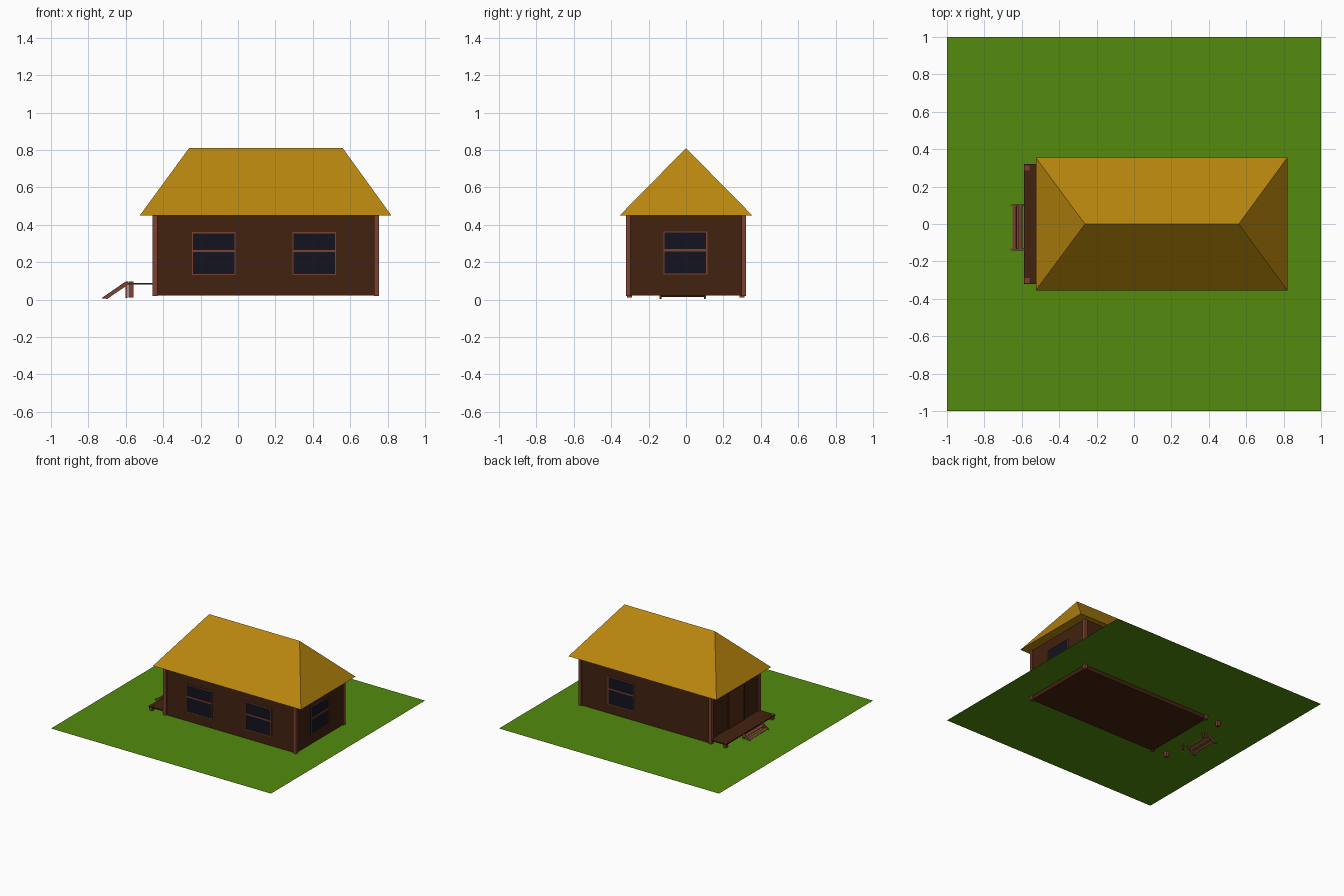
import bpy, math
from mathutils import Vector

if "Cube" in bpy.data.objects:
    bpy.data.objects.remove(bpy.data.objects["Cube"])


def material(name, hex_rgb):
    lin = [((c / 255 + 0.055) / 1.055) ** 2.4 if c > 10 else c / 255 / 12.92
           for c in bytes.fromhex(hex_rgb)]
    m = bpy.data.materials.new(name)
    m.diffuse_color = (*lin, 1)
    m.use_nodes = True
    m.node_tree.nodes["Principled BSDF"].inputs["Base Color"].default_value = m.diffuse_color
    return m


GRASS = material("grass", "538B0E")
WALL = material("dark_wood", "42220F")
TRIM = material("light_wood", "7C4230")
GLASS = material("glass", "131320")
THATCH = material("thatch", "B8860E")
DOOR = material("door_wood", "54290F")


def mesh(name, verts, faces, mat):
    me = bpy.data.meshes.new(name)
    me.from_pydata(verts, [], faces)
    me.materials.append(mat)
    ob = bpy.data.objects.new(name, me)
    bpy.context.collection.objects.link(ob)
    return ob


def box(name, x, y, z, mat):
    v = [(a, b, c) for a in x for b in y for c in z]
    f = [(0, 1, 3, 2), (4, 6, 7, 5), (0, 4, 5, 1), (2, 3, 7, 6), (0, 2, 6, 4), (1, 5, 7, 3)]
    return mesh(name, v, f, mat)


# Ground
G = 0.055
mesh("ground", [(-1, -1, G), (1, -1, G), (1, 1, G), (-1, 1, G)], [(0, 1, 2, 3)], GRASS)

# Walls and corner posts
X0, X1, Y = -0.445, 0.743, 0.31
box("walls", (X0, X1), (-Y, Y), (0.022, 0.45), WALL)
for x in (-0.457, 0.727):
    for y in (-0.322, 0.296):
        box("corner_post", (x, x + 0.027), (y, y + 0.026), (0.02, 0.452), TRIM)

# Hip roof with flat soffit
mesh("roof",
     [(-0.525, -0.355, 0.45), (0.82, -0.355, 0.45), (0.82, 0.355, 0.45), (-0.525, 0.355, 0.45),
      (-0.262, 0, 0.81), (0.56, 0, 0.81)],
     [(0, 1, 5, 4), (1, 2, 5), (2, 3, 4, 5), (3, 0, 4), (3, 2, 1, 0)], THATCH)


# Windows: built facing -y at the origin, then turned onto a wall
def window(name, loc, angle):
    w, h, t = 0.117, 0.115, 0.006
    parts = [box(name + "_glass", (-w, w), (-0.004, 0.004), (-h, h), GLASS),
             box(name + "_crossbar", (-w, w), (-0.008, 0.004), (0.008, 0.02), TRIM)]
    for s in (-1, 1):
        parts.append(box(name + "_side", sorted((s * w, s * (w - t))), (-0.008, 0.004), (-h, h), TRIM))
        parts.append(box(name + "_rail", (-w, w), (-0.008, 0.004), sorted((s * h, s * (h - t))), TRIM))
    for p in parts:
        p.location, p.rotation_euler.z = loc, angle


window("front_window_left", (-0.13, -Y, 0.246), 0)
window("front_window_right", (0.408, -Y, 0.246), 0)
window("back_window", (0.372, Y, 0.246), math.pi)
window("side_window", (X1, -0.003, 0.25), math.pi / 2)

# Door with frame and centre batten
box("door", (X0 - 0.005, X0), (-0.11, 0.08), (0.09, 0.38), DOOR)
for y in (-0.12, 0.08):
    box("door_jamb", (X0 - 0.008, X0), (y, y + 0.01), (0.09, 0.39), WALL)
box("door_lintel", (X0 - 0.008, X0), (-0.12, 0.09), (0.38, 0.39), WALL)

# Porch deck and its posts
box("deck", (-0.588, X0), (-0.32, 0.32), (0.081, 0.09), WALL)
for y in (-0.315, 0.287):
    box("deck_post", (-0.585, -0.559), (y, y + 0.027), (0.012, 0.096), TRIM)

# Steps: two sloping stringers, short posts and slats
top, foot = Vector((-0.592, 0.09)), Vector((-0.715, 0.014))
for y in (-0.142, 0.095):
    o = box("step_post", (-0.602, -0.59), (y, y + 0.012), (0.01, 0.095), TRIM)
    prof = [(-0.588, 0.096), (-0.602, 0.096), (-0.73, 0.008), (-0.7, 0.004), (-0.588, 0.08)]
    n = len(prof)
    verts = [(a, yy, b) for yy in (y, y + 0.01) for a, b in prof]
    faces = [tuple(range(n)), tuple(range(2 * n - 1, n - 1, -1))]
    faces += [(i, i + n, (i + 1) % n + n, (i + 1) % n) for i in range(n)]
    mesh("stringer", verts, faces, TRIM)
slope = math.atan2(top.y - foot.y, top.x - foot.x)
for i in range(4):
    p = top.lerp(foot, (i + 0.5) / 4)
    s = box("step_slat", (-0.012, 0.012), (-0.14, 0.103), (-0.004, 0.004), TRIM)
    s.location = (p.x, 0, p.y)
    s.rotation_euler.y = -slope
